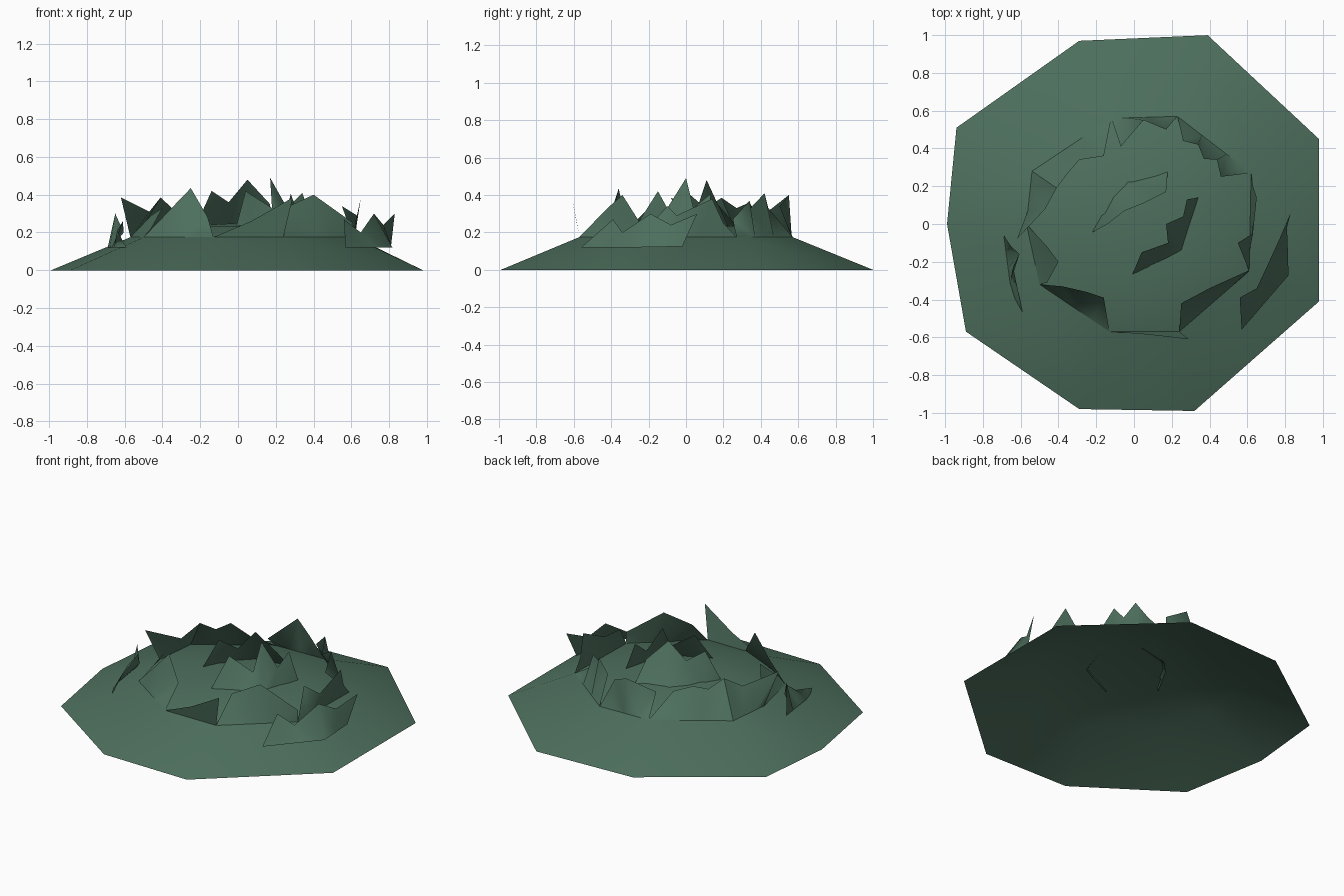
import bpy
import bmesh
from mathutils import Vector

if "Cube" in bpy.data.objects:
    bpy.data.objects.remove(bpy.data.objects["Cube"])

green = bpy.data.materials.new("moss_green")
green.diffuse_color = (0.075, 0.16, 0.11, 1)
green.use_nodes = True
green.node_tree.nodes["Principled BSDF"].inputs["Base Color"].default_value = green.diffuse_color


def make(name, verts, faces):
    mesh = bpy.data.meshes.new(name)
    mesh.from_pydata([tuple(v) for v in verts], [], faces)
    bm = bmesh.new()
    bm.from_mesh(mesh)
    bmesh.ops.remove_doubles(bm, verts=bm.verts, dist=0.002)
    bmesh.ops.triangulate(bm, faces=bm.faces)
    for f in bm.faces:
        f.smooth = True
    bm.to_mesh(mesh)
    bm.free()
    mesh.materials.append(green)
    ob = bpy.data.objects.new(name, mesh)
    bpy.context.collection.objects.link(ob)
    return ob


def along(points, t):
    """Point at fraction t of a polyline."""
    lens = [(b - a).length for a, b in zip(points, points[1:])]
    d = t * sum(lens)
    for a, b, l in zip(points, points[1:], lens):
        if d <= l + 1e-6:
            return a.lerp(b, min(d / l, 1))
        d -= l
    return points[-1]


def grass(name, base, tops):
    """Jagged single-sided strip; base and tops run counter-clockwise."""
    base = [Vector(p) for p in base]
    n = len(tops)
    low = [along(base, i / (n - 1)) for i in range(n)]
    faces = [(i, i + 1, n + i + 1, n + i) for i in range(n - 1)]
    make(name, low + [Vector(p) for p in tops], faces)


# Mound: open shell with nine sides
outline = [(-.89, -.57), (-.29, -.98), (.32, -.99), (.98, -.41), (.98, .45),
           (.39, 1), (-.29, .97), (-.94, .51), (-.99, 0)]
shoulder = [(-.5, -.32), (-.13, -.57), (.24, -.57), (.61, -.25), (.62, .27),
            (.23, .57), (-.12, .56), (-.54, .28), (-.57, 0)]
R = [(x, y, 0.175) for x, y in shoulder]
verts = [(x, y, 0) for x, y in outline] + R
verts += [(x * 0.48, y * 0.48, 0.235) for x, y in shoulder] + [(0, 0, 0.25)]
faces = []
for i in range(9):
    j = (i + 1) % 9
    faces += [(i, j, 9 + j, 9 + i), (9 + i, 9 + j, 18 + j, 18 + i),
              (18 + i, 18 + j, 27)]
make("mound", verts, faces)

# Ring of grass standing on the shoulder
ring_tops = {
    "front_left": [R[0], (-.38, -.33, .30), (-.25, -.36, .435), (-.16, -.39, .28), R[1]],
    "front": [R[1], (.07, -.585, .26), (.29, -.61, .385), R[2]],
    "front_right": [R[2], (.25, -.42, .33), (.40, -.34, .40), (.61, -.245, .25), R[3]],
    "right": [R[3], (.55, -.10, .34), (.63, -.05, .29), (.65, .14, .38), (.63, .2, .25), R[4]],
    "back_right": [R[4], (.46, .25, .27), (.44, .34, .37), (.37, .345, .33),
                   (.34, .42, .41), (.26, .44, .33), R[5]],
    "back": [R[5], (.17, .50, .34), (.05, .55, .40), (-.07, .41, .29), R[6]],
    "back_left": [R[6], (-.16, .36, .30), (-.29, .34, .36), (-.35, .27, .33),
                  (-.41, .19, .385), R[7]],
    "left": [R[7], (-.41, .19, .385), (-.47, .08, .31), (-.62, -.08, .385), R[8]],
    "left_front": [R[8], (-.46, -.12, .29), (-.40, -.20, .33), (-.46, -.31, .22), R[0]],
}
for i, (side, tops) in enumerate(ring_tops.items()):
    grass("grass_" + side, [R[i], R[(i + 1) % 9]], tops)

# Inner grass near the crown
a, b = (-.23, -.05, .22), (.18, .30, .2)
grass("grass_inner_back", [b, (-.08, .22, .22), a],
      [b, (.17, .17, .35), (.05, .11, .48), (-.05, .07, .36), (-.14, 0, .42), a])
a, b = (-.01, -.27, .23), (.34, .14, .23)
grass("grass_inner_front", [a, (.25, -.15, .23), b],
      [a, (.04, -.15, .42), (.18, -.10, .33), (.17, 0, .49),
       (.26, .04, .33), (.28, .13, .405), b])

# Separate tufts low on the right and left slopes
grass("tuft_right", [(.57, -.56, .12), (.82, -.27, .12), (.81, -.02, .125)],
      [(.57, -.56, .12), (.56, -.39, .27), (.65, -.34, .20),
       (.72, -.19, .30), (.77, -.08, .24), (.83, .06, .30)])
grass("tuft_left", [(-.69, -.06, .12), (-.65, -.36, .12), (-.59, -.47, .12)],
      [(-.69, -.06, .12), (-.65, -.12, .30), (-.605, -.16, .20), (-.61, -.17, .26),
       (-.64, -.23, .21), (-.59, -.47, .12)])
